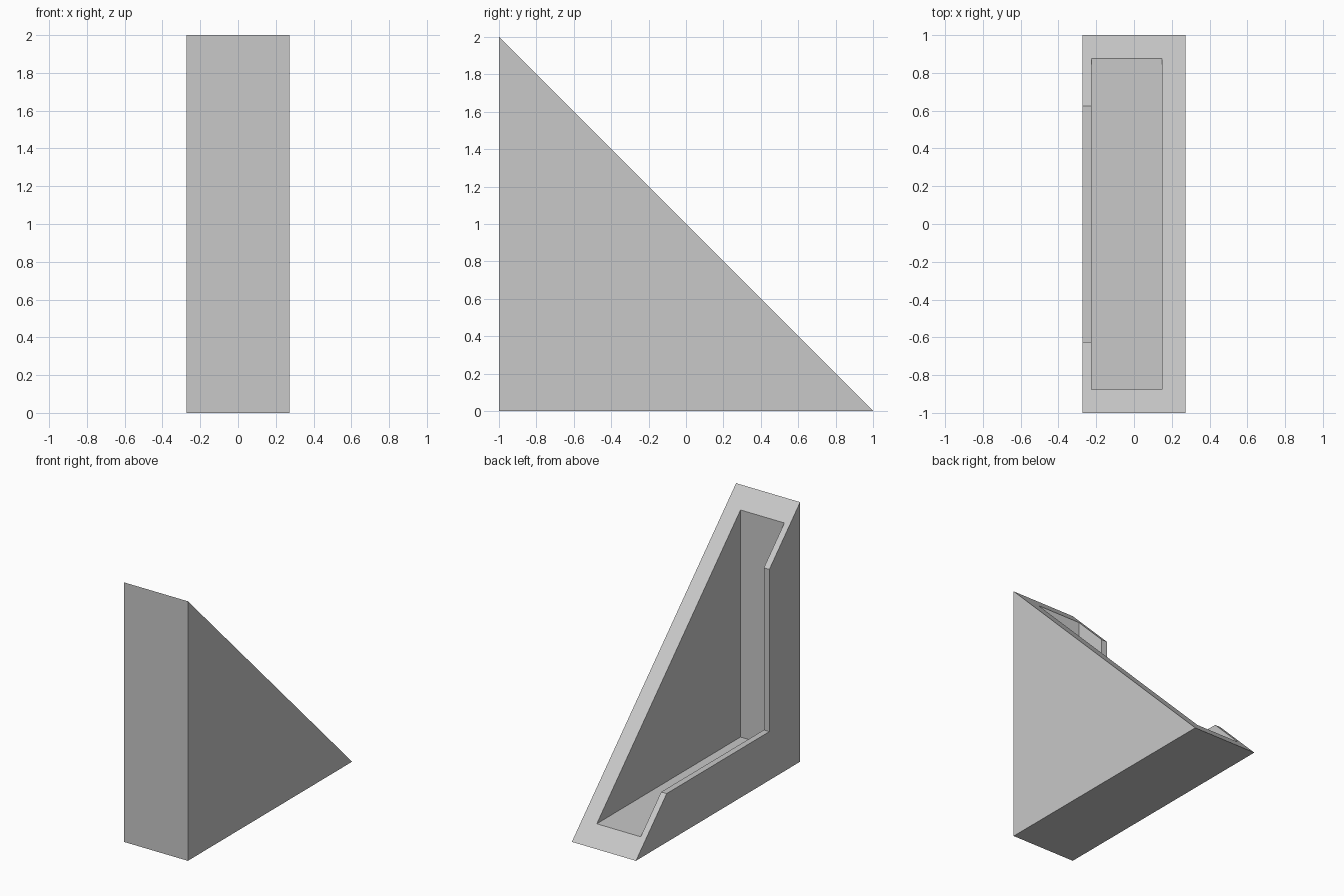
import bpy
import bmesh

if "Cube" in bpy.data.objects:
    bpy.data.objects.remove(bpy.data.objects["Cube"], do_unlink=True)

HALF_WIDTH = 0.273

grey = bpy.data.materials.new("plain_grey")
grey.use_nodes = True
grey.diffuse_color = (0.58, 0.58, 0.58, 1)
grey.node_tree.nodes["Principled BSDF"].inputs["Base Color"].default_value = (0.58, 0.58, 0.58, 1)


def wedge(name, x0, x1, corner_y, corner_z, leg):
    """Right-angled triangular prism with its square corner at the front bottom."""
    bm = bmesh.new()
    profile = [(corner_y, corner_z), (corner_y + leg, corner_z), (corner_y, corner_z + leg)]
    face = bm.faces.new([bm.verts.new((x0, y, z)) for y, z in profile])
    result = bmesh.ops.extrude_face_region(bm, geom=[face])
    moved = [v for v in result["geom"] if isinstance(v, bmesh.types.BMVert)]
    bmesh.ops.translate(bm, verts=moved, vec=(x1 - x0, 0, 0))
    bmesh.ops.recalc_face_normals(bm, faces=bm.faces)
    mesh = bpy.data.meshes.new(name)
    bm.to_mesh(mesh)
    bm.free()
    mesh.materials.append(grey)
    obj = bpy.data.objects.new(name, mesh)
    bpy.context.collection.objects.link(obj)
    return obj


# Solid wedge body
body = wedge("wedge_body", -HALF_WIDTH, HALF_WIDTH, -1, 0, 2)

# Pocket sunk into the slope, and the opening in the thin side wall
cutters = [
    wedge("pocket_cutter", -0.226, 0.148, -0.875, 0.125, 2.2),
    wedge("side_opening_cutter", -0.4, -0.1, -0.625, 0.375, 1.9),
]
for cutter in cutters:
    cutter.hide_render = True
    mod = body.modifiers.new(cutter.name, "BOOLEAN")
    mod.operation = "DIFFERENCE"
    mod.solver = "EXACT"
    mod.object = cutter

# Bake the cuts and remove the cutters
bpy.context.view_layer.update()
depsgraph = bpy.context.evaluated_depsgraph_get()
cut_mesh = bpy.data.meshes.new_from_object(body.evaluated_get(depsgraph))
body.modifiers.clear()
body.data = cut_mesh
for cutter in cutters:
    bpy.data.objects.remove(cutter, do_unlink=True)
